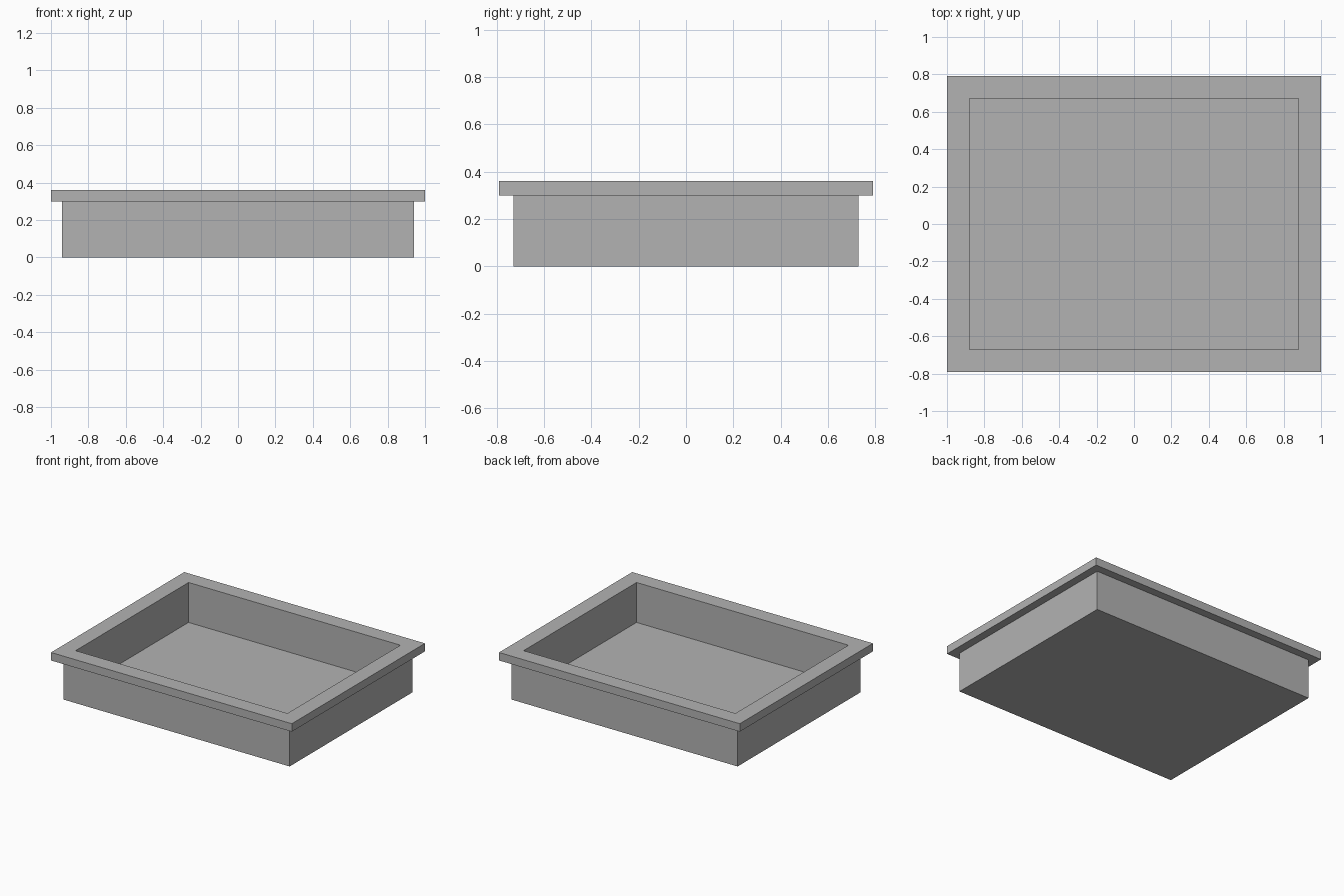
import bpy, bmesh

cube = bpy.data.objects.get("Cube")
if cube:
    bpy.data.objects.remove(cube, do_unlink=True)

HALF_X, HALF_Y = 1.0, 0.79       # outer rim half sizes
RIM_OVERHANG, WALL = 0.06, 0.06
HEIGHT, RIM_BASE, FLOOR = 0.36, 0.30, 0.06

grey = bpy.data.materials.new("plain grey")
grey.use_nodes = True
colour = (0.45, 0.45, 0.45, 1)
grey.diffuse_color = colour
grey.node_tree.nodes["Principled BSDF"].inputs["Base Color"].default_value = colour

# Tray section from the underside, round the rim and down inside: (inset, height)
body = RIM_OVERHANG
inner = RIM_OVERHANG + WALL
section = [(body, 0), (body, RIM_BASE), (0, RIM_BASE), (0, HEIGHT),
           (inner, HEIGHT), (inner, FLOOR)]

bm = bmesh.new()


def rectangle(inset, z):
    x, y = HALF_X - inset, HALF_Y - inset
    return [bm.verts.new((sx * x, sy * y, z))
            for sx, sy in ((-1, -1), (1, -1), (1, 1), (-1, 1))]


# Walls and rim join successive rectangles
loops = [rectangle(*point) for point in section]
for low, high in zip(loops, loops[1:]):
    for i in range(4):
        j = (i + 1) % 4
        bm.faces.new((low[i], low[j], high[j], high[i]))

# Underside and inside floor
bm.faces.new(loops[0][::-1])
bm.faces.new(loops[-1])
bmesh.ops.recalc_face_normals(bm, faces=bm.faces)

mesh = bpy.data.meshes.new("rimmed_tray")
bm.to_mesh(mesh)
bm.free()
mesh.materials.append(grey)
tray = bpy.data.objects.new("rimmed_tray", mesh)
bpy.context.collection.objects.link(tray)
